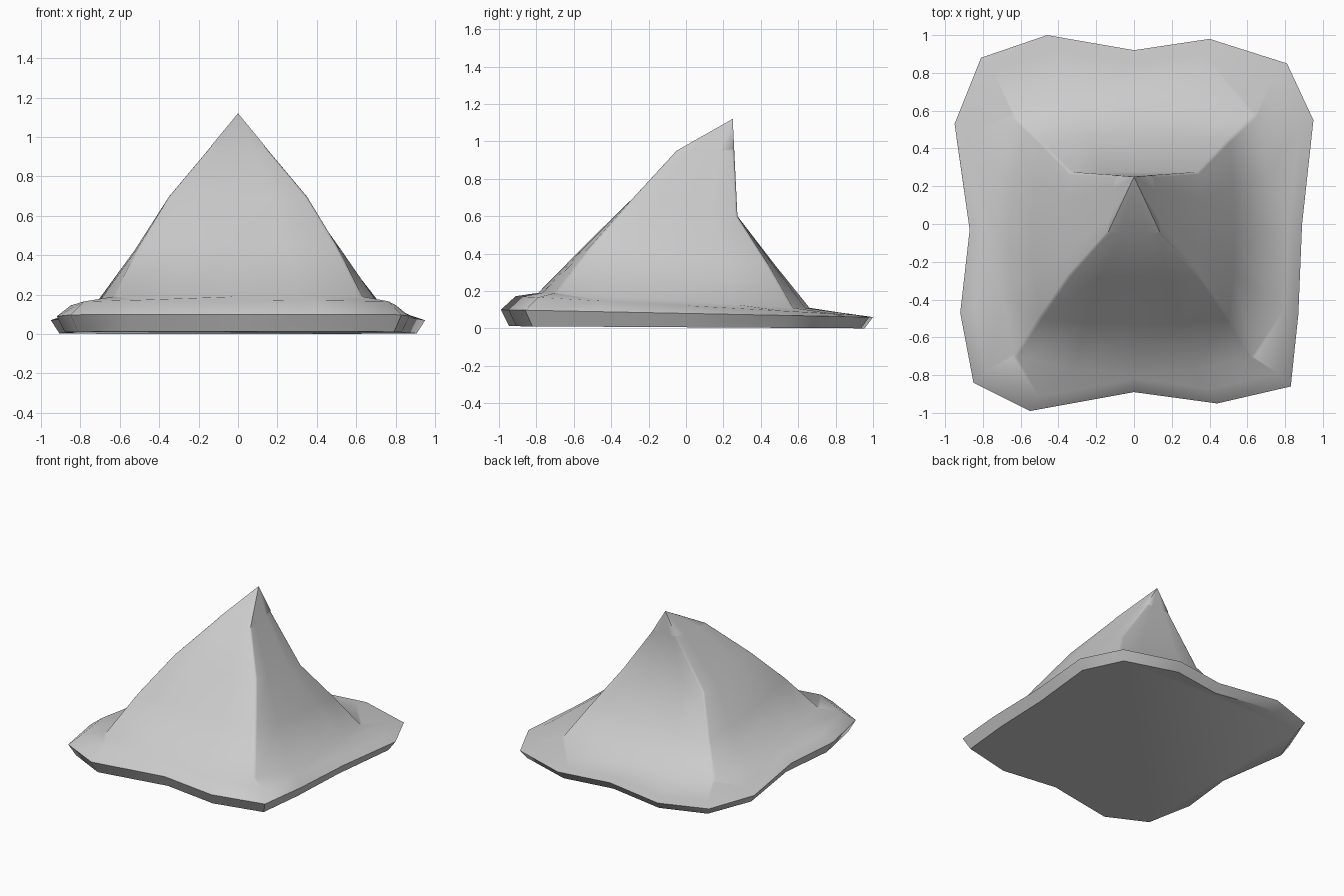
import bpy
import bmesh
from mathutils import Vector

cube = bpy.data.objects.get("Cube")
if cube:
    bpy.data.objects.remove(cube, do_unlink=True)

stone = bpy.data.materials.new("plain grey")
stone.use_nodes = True
grey = (0.6, 0.6, 0.6, 1)
stone.diffuse_color = grey
stone.node_tree.nodes["Principled BSDF"].inputs["Base Color"].default_value = grey

# Wavy foot outline, counter-clockwise from the front right corner, four points per side
OUTLINE = [(-.85, -.84), (-.55, -.99), (0, -.89), (.44, -.95),
           (.83, -.86), (.87, -.48), (.89, 0), (.95, .55),
           (.81, .85), (.40, .98), (0, .92), (-.46, 1),
           (-.81, .88), (-.95, .53), (-.87, -.03), (-.92, -.47)]
# Ridge points (x, y, z) of the front and back corners, and the side bulge, per level
LEVELS = [((.63, -.70, .19), (.64, .57, .11), .09),
          ((.50, -.50, .45), (.50, .44, .34), .035),
          ((.35, -.28, .70), (.34, .275, .60), .0),
          ((.14, -.05, .95), (.10, .258, .95), .0)]
APEX = (0, .25, 1.12)
SIDES = [Vector(v) for v in ((0, -1, 0), (1, 0, 0), (0, 1, 0), (-1, 0, 0))]


def rim_ring(scale, height, slope):
    """Scaled outline whose height falls from front to back."""
    return [Vector((x * scale, y * scale, height - slope * y * scale))
            for x, y in OUTLINE]


def peak_ring(front, back, bulge):
    """Four corners with bowed sides, four points per side."""
    fx, fy, fz = front
    bx, by, bz = back
    corners = [Vector(c) for c in ((-fx, fy, fz), (fx, fy, fz),
                                   (bx, by, bz), (-bx, by, bz))]
    ring = []
    for i, out in enumerate(SIDES):
        for k in range(4):
            t = k / 4
            p = corners[i].lerp(corners[(i + 1) % 4], t)
            ring.append(p + out * bulge * 4 * t * (1 - t))
    return ring


rings = [rim_ring(.955, .006, .006), rim_ring(1, .08, .02), rim_ring(.92, .122, .055)]
rings += [peak_ring(*level) for level in LEVELS]

# Loft the rings into one closed body
bm = bmesh.new()
loops = [[bm.verts.new(p) for p in ring] for ring in rings]
tip = bm.verts.new(APEX)
bm.faces.new(loops[0][::-1])
n = len(OUTLINE)
for low, high in zip(loops, loops[1:]):
    for i in range(n):
        j = (i + 1) % n
        bm.faces.new((low[i], low[j], high[j], high[i]))
for i in range(n):
    bm.faces.new((loops[-1][i], loops[-1][(i + 1) % n], tip))

# Soften the four ridges with a narrow bevel
ridges = []
for c in range(0, n, 4):
    column = [loop[c] for loop in loops[3:]]
    ridges += [bm.edges.get(pair) for pair in zip(column, column[1:])]
bmesh.ops.bevel(bm, geom=ridges, offset=.012, segments=2, profile=.5, affect='EDGES')
bmesh.ops.recalc_face_normals(bm, faces=bm.faces)

mesh = bpy.data.meshes.new("peaked_mound")
bm.to_mesh(mesh)
bm.free()
mesh.materials.append(stone)
mound = bpy.data.objects.new("peaked_mound", mesh)
bpy.context.collection.objects.link(mound)

# Smooth the rounded foot, keep the hard edges
bpy.context.view_layer.objects.active = mound
mound.select_set(True)
bpy.ops.object.shade_smooth_by_angle(angle=.9)
